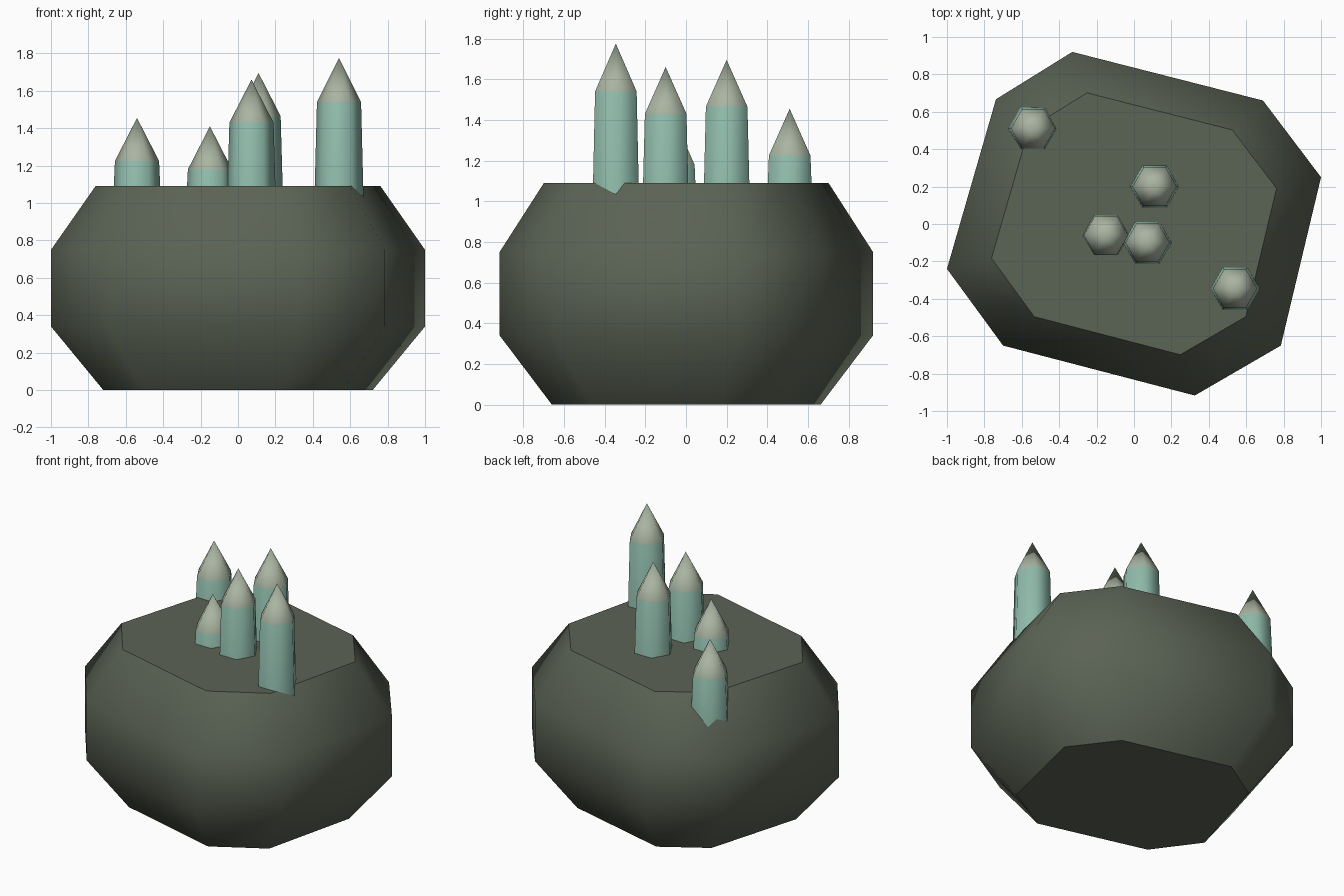
import bpy, bmesh, math

if "Cube" in bpy.data.objects:
    bpy.data.objects.remove(bpy.data.objects["Cube"])


def material(name, rgb):
    m = bpy.data.materials.new(name)
    m.diffuse_color = (*rgb, 1)
    m.use_nodes = True
    m.node_tree.nodes["Principled BSDF"].inputs["Base Color"].default_value = m.diffuse_color
    return m


STONE = material("dark mossy stone", (0.105, 0.125, 0.09))
TEAL = material("pale teal crystal", (0.28, 0.50, 0.41))
TIP = material("grey crystal tip", (0.40, 0.46, 0.36))


def loft(name, rings, mats, apex=None):
    """Skin a stack of rings; caps stay flat and sharp, sides are smooth."""
    bm = bmesh.new()
    loops = [[bm.verts.new(p) for p in ring] for ring in rings]
    n = len(loops[0])
    caps = [bm.faces.new(loops[0][::-1])]
    for a, b in zip(loops, loops[1:]):
        for i in range(n):
            j = (i + 1) % n
            bm.faces.new((a[i], a[j], b[j], b[i])).smooth = True
    top = loops[-1]
    if apex:
        tip = bm.verts.new(apex)
        for i in range(n):
            f = bm.faces.new((top[i], top[(i + 1) % n], tip))
            f.smooth = True
            f.material_index = 1
    else:
        caps.append(bm.faces.new(top))
    for f in caps:
        for e in f.edges:
            e.smooth = False
    bmesh.ops.recalc_face_normals(bm, faces=bm.faces)
    me = bpy.data.meshes.new(name)
    bm.to_mesh(me)
    bm.free()
    for m in mats:
        me.materials.append(m)
    ob = bpy.data.objects.new(name, me)
    bpy.context.collection.objects.link(ob)
    return ob


# Boulder: one eight-sided outline, scaled at four heights
outline = [(1.0, 0.25), (0.69, 0.66), (-0.33, 0.92), (-0.738, 0.667),
           (-1.0, -0.24), (-0.70, -0.65), (0.325, -0.917), (0.785, -0.65)]
levels = [(0, 0.72), (0.34, 1), (0.75, 1), (1.09, 0.762)]
loft("boulder", [[(x * s, y * s, z) for x, y in outline] for z, s in levels], [STONE])


# Crystals: tapered hexagonal columns sunk in the boulder, with pointed tips
def hexagon(x, y, z, r):
    return [(x + r * math.cos(k * math.pi / 3), y + r * math.sin(k * math.pi / 3), z)
            for k in range(6)]


crystals = {
    "left_back_crystal": (-0.54, 0.51, 1.225, 1.455),
    "short_crystal": (-0.15, -0.06, 1.18, 1.41),
    "middle_crystal": (0.072, -0.10, 1.43, 1.66),
    "back_crystal": (0.11, 0.20, 1.465, 1.695),
    "tall_right_crystal": (0.54, -0.345, 1.54, 1.775),
}
for name, (x, y, shoulder, tip) in crystals.items():
    loft(name, [hexagon(x, y, 0.8, 0.137), hexagon(x, y, shoulder, 0.118)],
         [TEAL, TIP], (x, y, tip))
